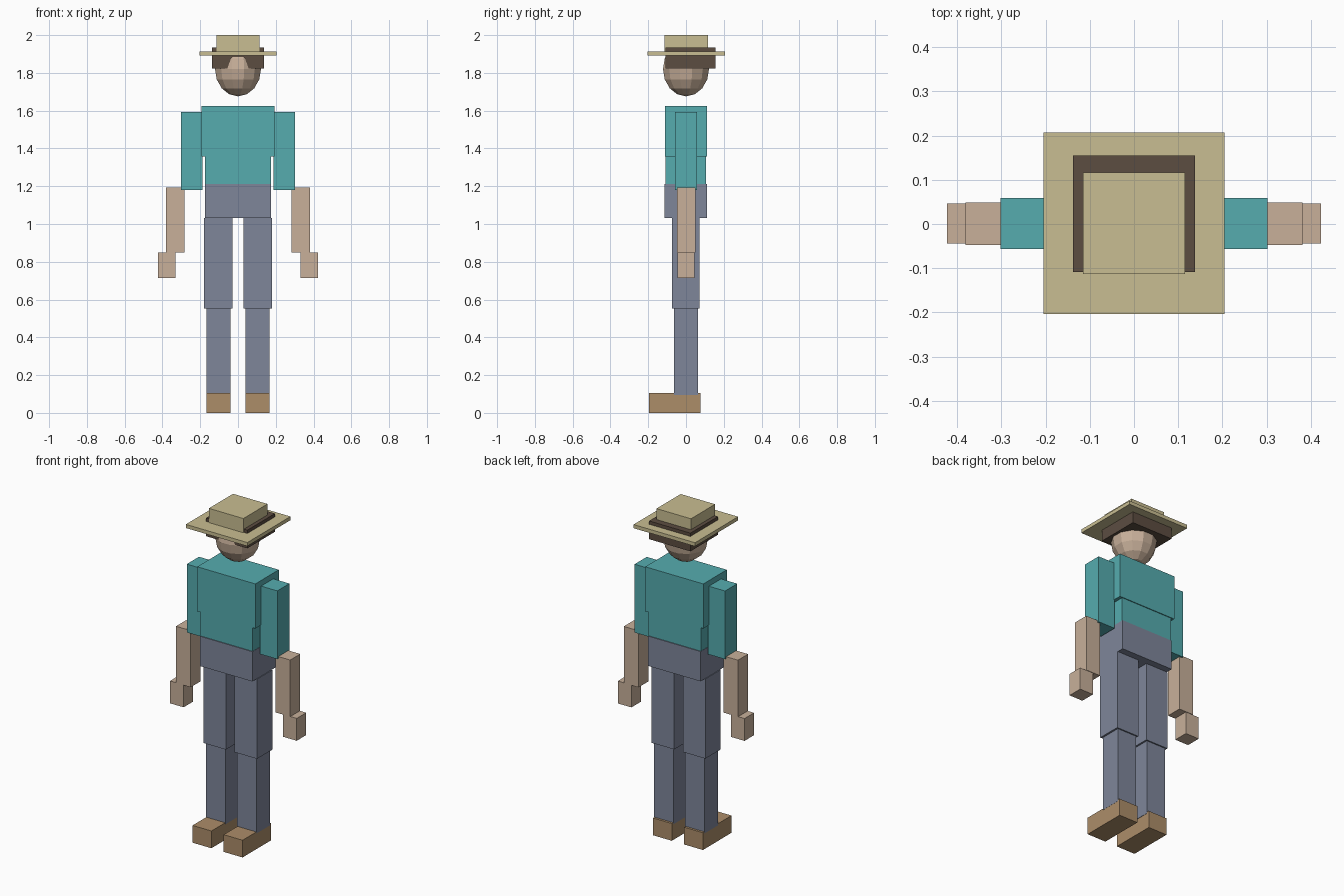
import bpy, bmesh, math
from mathutils import Matrix, Vector

if "Cube" in bpy.data.objects:
    bpy.data.objects.remove(bpy.data.objects["Cube"])


def material(name, rgb):
    m = bpy.data.materials.new(name)
    m.diffuse_color = (*rgb, 1)
    m.use_nodes = True
    m.node_tree.nodes["Principled BSDF"].inputs["Base Color"].default_value = m.diffuse_color
    return m


TEAL = material("teal_shirt", (0.092, 0.413, 0.429))
SKIN = material("skin", (0.578, 0.434, 0.323))
BLUE = material("grey_blue_trousers", (0.209, 0.238, 0.323))
TAN = material("tan_leather", (0.413, 0.266, 0.141))
STRAW = material("straw", (0.584, 0.515, 0.287))
BROWN = material("dark_brown", (0.107, 0.074, 0.053))


def finish(name, bm, mat):
    mesh = bpy.data.meshes.new(name)
    bm.to_mesh(mesh)
    bm.free()
    mesh.materials.append(mat)
    ob = bpy.data.objects.new(name, mesh)
    bpy.context.collection.objects.link(ob)
    return ob


def box(name, x, y, z, mat):
    """Axis-aligned block from (min, max) ranges."""
    lo, hi = Vector((x[0], y[0], z[0])), Vector((x[1], y[1], z[1]))
    bm = bmesh.new()
    bmesh.ops.create_cube(bm, size=1, matrix=Matrix.LocRotScale((lo + hi) / 2, None, hi - lo))
    return finish(name, bm, mat)


def pair(name, x, y, z, mat):
    """The same block on both sides of the body."""
    box("right_" + name, x, y, z, mat)
    box("left_" + name, (-x[1], -x[0]), y, z, mat)


# Torso
box("chest", (-0.194, 0.194), (-0.112, 0.112), (1.357, 1.626), TEAL)
box("abdomen", (-0.174, 0.174), (-0.109, 0.107), (1.213, 1.357), TEAL)
box("pelvis", (-0.175, 0.175), (-0.114, 0.112), (1.033, 1.213), BLUE)

# Arms
pair("upper_arm", (0.188, 0.302), (-0.057, 0.059), (1.18, 1.592), TEAL)
pair("forearm", (0.283, 0.381), (-0.047, 0.049), (0.85, 1.192), SKIN)
pair("hand", (0.332, 0.423), (-0.044, 0.046), (0.715, 0.85), SKIN)

# Legs
pair("thigh", (0.029, 0.179), (-0.074, 0.071), (0.552, 1.033), BLUE)
pair("shin", (0.039, 0.168), (-0.064, 0.063), (0.095, 0.552), BLUE)
pair("shoe", (0.041, 0.167), (-0.195, 0.077), (0.0, 0.104), TAN)

# Head: faceted ball whose front pokes through the hair block as the face
bm = bmesh.new()
bmesh.ops.create_uvsphere(
    bm, u_segments=12, v_segments=8, radius=1,
    matrix=Matrix.LocRotScale((0, 0, 1.821), None, (0.126, 0.126, 0.145))
    @ Matrix.Rotation(math.radians(15), 4, 'Z'))
finish("head", bm, SKIN)
box("hair", (-0.138, 0.138), (-0.108, 0.155), (1.824, 1.934), BROWN)

# Hat
box("hat_brim", (-0.205, 0.205), (-0.204, 0.207), (1.892, 1.914), STRAW)
box("hat_crown", (-0.115, 0.115), (-0.113, 0.117), (1.9, 2.0), STRAW)
